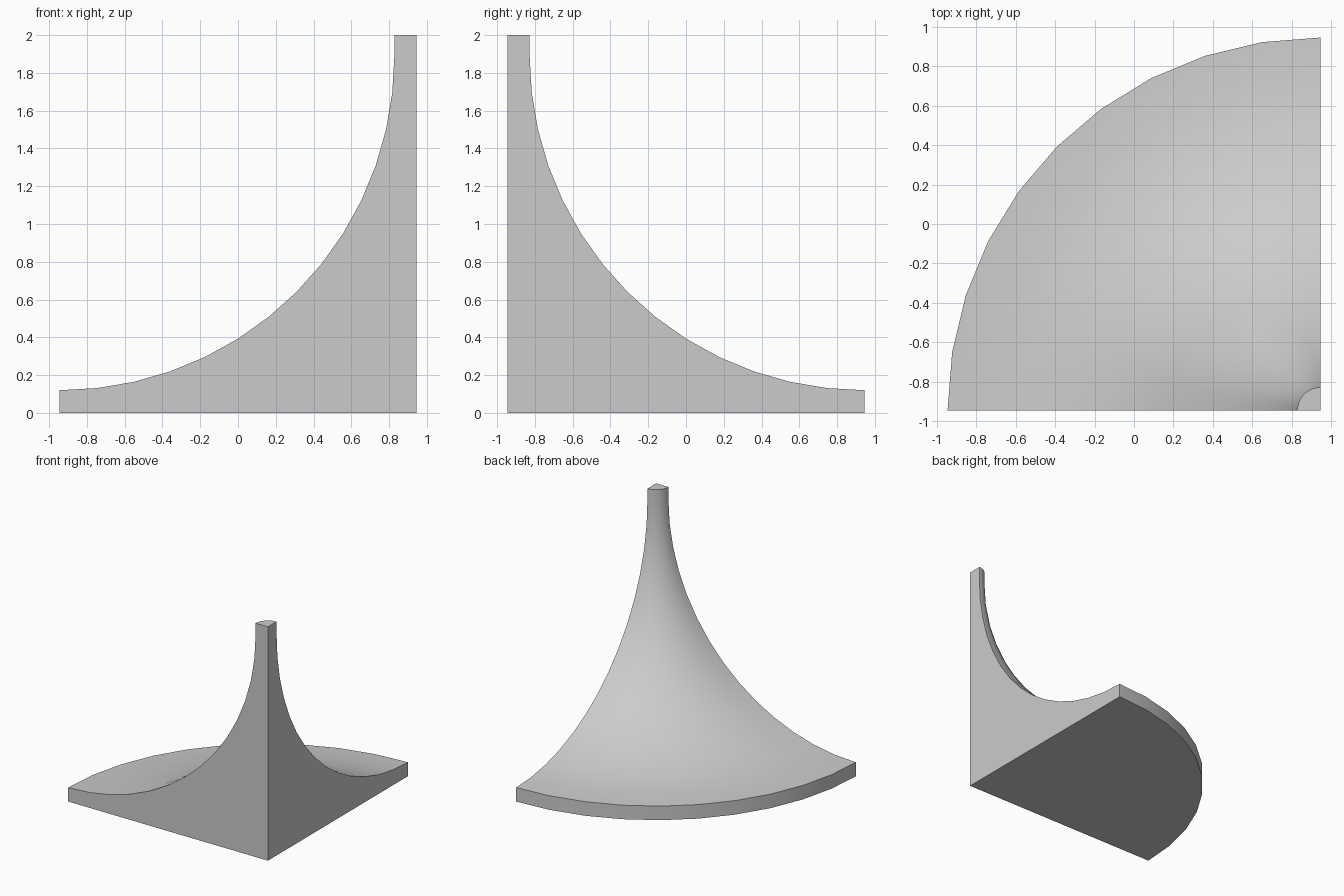
import bpy, bmesh
from math import sin, cos, pi, radians

if "Cube" in bpy.data.objects:
    bpy.data.objects.remove(bpy.data.objects["Cube"])

HALF = 0.945            # half the footprint; the revolve axis is the front right corner
R_OUT, R_TOP = 2 * HALF, 0.117
RIM, HEIGHT = 0.12, 2.0
ARC = R_OUT - R_TOP     # radius of the concave sweep
STEPS, SIDES = 14, 10

# Profile (radius, height): base, rim, concave quarter arc, short straight tip
profile = [(0, 0), (R_OUT, 0)]
for i in range(STEPS + 1):
    a = pi / 2 * i / STEPS
    profile.append((R_OUT - ARC * sin(a), RIM + ARC * (1 - cos(a))))
profile += [(R_TOP, HEIGHT), (0, HEIGHT)]

# Quarter turn of the profile around the corner axis
bm = bmesh.new()
verts = [bm.verts.new((HALF - r, -HALF, z)) for r, z in profile]
front = bm.faces.new(verts)
edges = [bm.edges.new(p) if not bm.edges.get(p) else bm.edges.get(p)
         for p in zip(verts, verts[1:])]
ret = bmesh.ops.spin(bm, geom=verts + edges, cent=(HALF, -HALF, 0), axis=(0, 0, -1),
                     angle=radians(90), steps=SIDES, use_duplicate=False)

# Flat right wall closes the far end of the turn
end = [min((v for v in bm.verts), key=lambda v: (v.co.x - HALF) ** 2
           + (v.co.y + HALF - r) ** 2 + (v.co.z - z) ** 2) for r, z in profile]
bm.faces.new(end)
bmesh.ops.remove_doubles(bm, verts=bm.verts, dist=1e-4)
bmesh.ops.recalc_face_normals(bm, faces=bm.faces)

mesh = bpy.data.meshes.new("concave_corner")
bm.to_mesh(mesh)
bm.free()
obj = bpy.data.objects.new("concave_corner", mesh)
bpy.context.collection.objects.link(obj)

# Smooth sweep with sharp outer edges
bpy.context.view_layer.objects.active = obj
obj.select_set(True)
bpy.ops.object.shade_smooth_by_angle(angle=radians(30))
